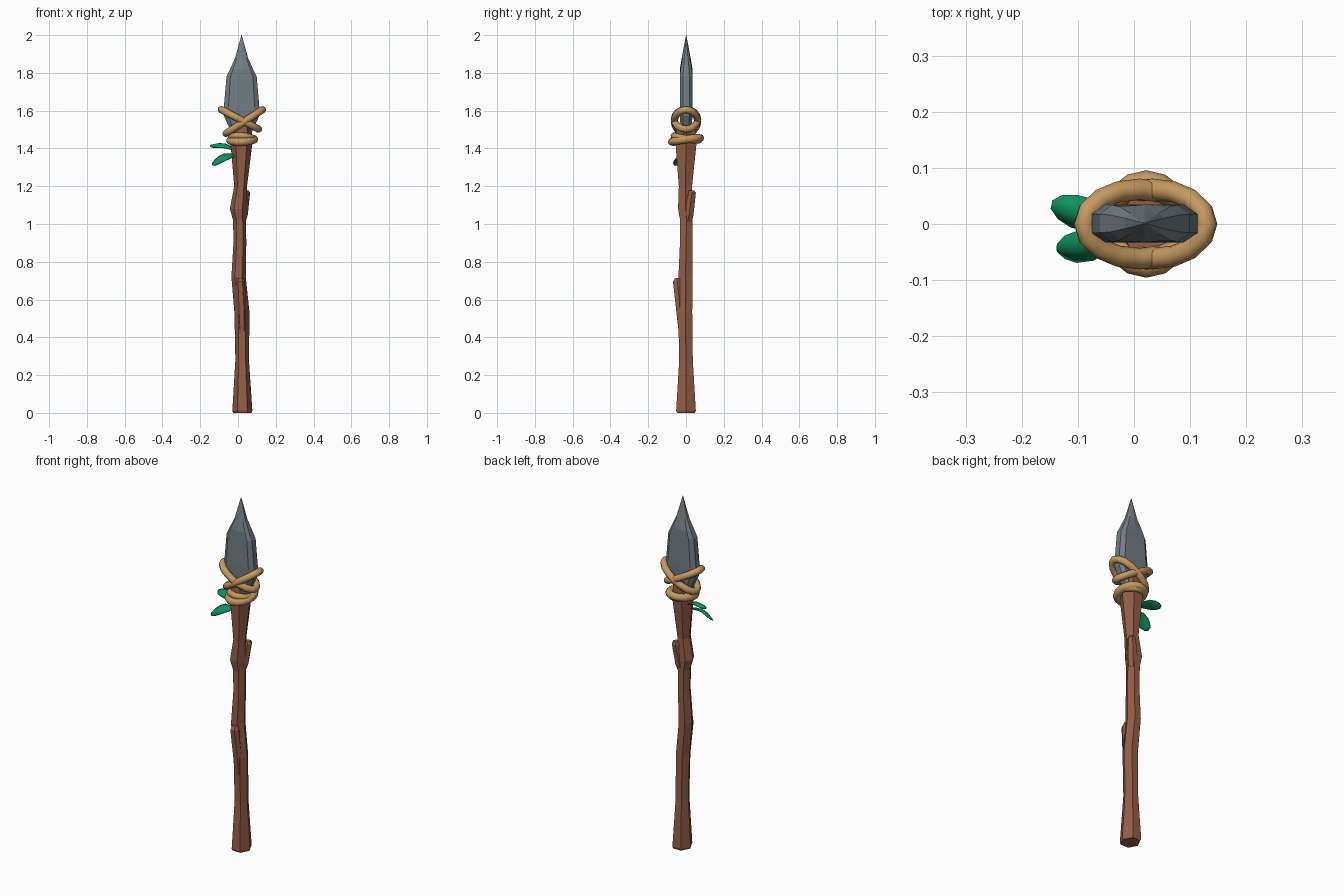
import bpy, bmesh, math
from mathutils import Vector

if "Cube" in bpy.data.objects:
    bpy.data.objects.remove(bpy.data.objects["Cube"])


def material(name, rgb):
    m = bpy.data.materials.new(name)
    m.diffuse_color = (*rgb, 1)
    m.use_nodes = True
    m.node_tree.nodes["Principled BSDF"].inputs["Base Color"].default_value = m.diffuse_color
    return m


WOOD = material("brown wood", (0.30, 0.112, 0.065))
STONE = material("grey stone", (0.17, 0.21, 0.23))
ROPE = material("tan rope", (0.56, 0.32, 0.12))
LEAF = material("green leaf", (0.005, 0.29, 0.115))


def finish(name, bm, mat, smooth=None):
    bmesh.ops.recalc_face_normals(bm, faces=bm.faces[:])
    me = bpy.data.meshes.new(name)
    bm.to_mesh(me)
    bm.free()
    me.materials.append(mat)
    ob = bpy.data.objects.new(name, me)
    bpy.context.collection.objects.link(ob)
    if smooth:
        bpy.ops.object.select_all(action='DESELECT')
        ob.select_set(True)
        bpy.context.view_layer.objects.active = ob
        bpy.ops.object.shade_smooth_by_angle(angle=math.radians(smooth))
    return ob


def loft(name, rings, mat, smooth=None):
    """Skin a stack of equal-sized point rings and cap both ends."""
    bm = bmesh.new()
    rows = [[bm.verts.new(p) for p in r] for r in rings]
    n = len(rows[0])
    for a, b in zip(rows, rows[1:]):
        for i in range(n):
            j = (i + 1) % n
            bm.faces.new((a[i], a[j], b[j], b[i]))
    bm.faces.new(rows[0])
    bm.faces.new(rows[-1])
    return finish(name, bm, mat, smooth)


def hex_ring(cx, cy, z, rx, ry):
    return [(cx + rx * math.cos(i * math.pi / 3),
             cy + ry / 0.866 * math.sin(i * math.pi / 3), z) for i in range(6)]


# Crooked hexagonal shaft: centre x, centre y, height, half width, half depth
SHAFT = [(0.023, 0, 0, 0.049, 0.047), (0.023, 0, 0.012, 0.053, 0.052),
         (0.022, 0, 0.28, 0.036, 0.036), (0.021, -0.004, 0.53, 0.040, 0.037),
         (0.003, -0.003, 0.72, 0.038, 0.037), (0.010, 0.001, 0.90, 0.034, 0.033),
         (0.008, 0.002, 1.02, 0.034, 0.033), (0.001, -0.002, 1.08, 0.044, 0.040),
         (0.014, -0.003, 1.20, 0.034, 0.035), (0.018, 0, 1.42, 0.057, 0.055),
         (0.022, 0, 1.53, 0.053, 0.048)]
loft("shaft", [hex_ring(*s) for s in SHAFT], WOOD)

# Cut-off branch stubs growing out of the shaft
loft("upper_branch_stub", [hex_ring(0.018, 0.008, 1.01, 0.022, 0.022),
                           hex_ring(0.026, 0.016, 1.05, 0.026, 0.024),
                           hex_ring(0.042, 0.032, 1.165, 0.022, 0.020),
                           hex_ring(0.041, 0.031, 1.178, 0.016, 0.014)], WOOD)
loft("lower_branch_stub", [hex_ring(0.022, -0.020, 0.42, 0.022, 0.018),
                           hex_ring(0.018, -0.033, 0.56, 0.026, 0.021),
                           hex_ring(0.012, -0.045, 0.695, 0.024, 0.024),
                           hex_ring(0.012, -0.040, 0.715, 0.018, 0.017)], WOOD)


# Chipped stone blade: ten-sided sections with a central ridge
def blade_ring(z, w, t, ridge=1.0):
    half = [(w, 0.5 * t), (0.74 * w, t), (0, ridge * t), (-0.74 * w, t), (-w, 0.5 * t)]
    return [(0.019 + x, 0.001 + y, z) for x, y in half] + \
           [(0.019 - x, 0.001 - y, z) for x, y in half]


BLADE = [(1.455, 0.040, 0.028), (1.575, 0.095, 0.033), (1.62, 0.094, 0.034),
         (1.78, 0.080, 0.033), (1.82, 0.061, 0.030, 1.12),
         (1.88, 0.034, 0.018, 1.3), (2.0, 0.001, 0.001)]
loft("stone_blade", [blade_ring(*b) for b in BLADE], STONE)


# Rope loops: tilted oval rings
def rope(name, centre, rx, ry, rise_x, rise_y, r=0.021, n=16, m=8):
    c = Vector(centre)
    bm = bmesh.new()
    rows = []
    for i in range(n):
        a = 2 * math.pi * i / n
        ca, sa = math.cos(a), math.sin(a)
        p = c + Vector((rx * ca, ry * sa, rise_x * ca + rise_y * sa))
        tan = Vector((-rx * sa, ry * ca, -rise_x * sa + rise_y * ca)).normalized()
        plane = Vector((-rise_x / rx, -rise_y / ry, 1)).normalized()
        out = tan.cross(plane)
        rows.append([bm.verts.new(p + r * (out * math.cos(t) + plane * math.sin(t)))
                     for t in (2 * math.pi * k / m for k in range(m))])
    for i in range(n):
        a, b = rows[i], rows[(i + 1) % n]
        for k in range(m):
            bm.faces.new((a[k], a[k - 1], b[k - 1], b[k]))
    finish(name, bm, ROPE, 50)


rope("rope_lower", (0.022, 0, 1.445), 0.064, 0.075, 0.003, 0.010)
rope("rope_lower_back", (0.022, 0.002, 1.455), 0.058, 0.066, -0.004, -0.012, 0.018)
rope("rope_cross_left", (0.010, 0, 1.554), 0.099, 0.062, -0.052, 0.0, 0.019)
rope("rope_cross_right", (0.033, 0, 1.542), 0.097, 0.062, 0.063, 0.0, 0.019)


# Leaves: folded rounded blades along a line from root to tip
def leaf(name, root, tip, across):
    root, tip, across = Vector(root), Vector(tip), Vector(across)
    up = (tip - root).cross(across).normalized()
    if up.z < 0:
        up = -up
    bm = bmesh.new()
    rows = []
    for t, w in ((0, 0.2), (0.2, 0.65), (0.45, 1.0), (0.7, 1.0), (0.88, 0.75), (1.0, 0.25)):
        mid = root.lerp(tip, t) + up * 0.022 * math.sin(math.pi * t)
        rows.append([bm.verts.new(mid + across * w * s - up * (0.010 * w * abs(s)))
                     for s in (-1, 0, 1)])
    for a, b in zip(rows, rows[1:]):
        for k in range(2):
            bm.faces.new((a[k], a[k + 1], b[k + 1], b[k]))
    ob = finish(name, bm, LEAF, 40)
    mod = ob.modifiers.new("thickness", 'SOLIDIFY')
    mod.thickness = 0.006


leaf("leaf_upper", (-0.015, 0.005, 1.395), (-0.147, 0.034, 1.418), (0.006, 0.029, 0.010))
leaf("leaf_lower", (-0.015, -0.020, 1.365), (-0.138, -0.044, 1.320), (0.0, 0.028, 0.020))
